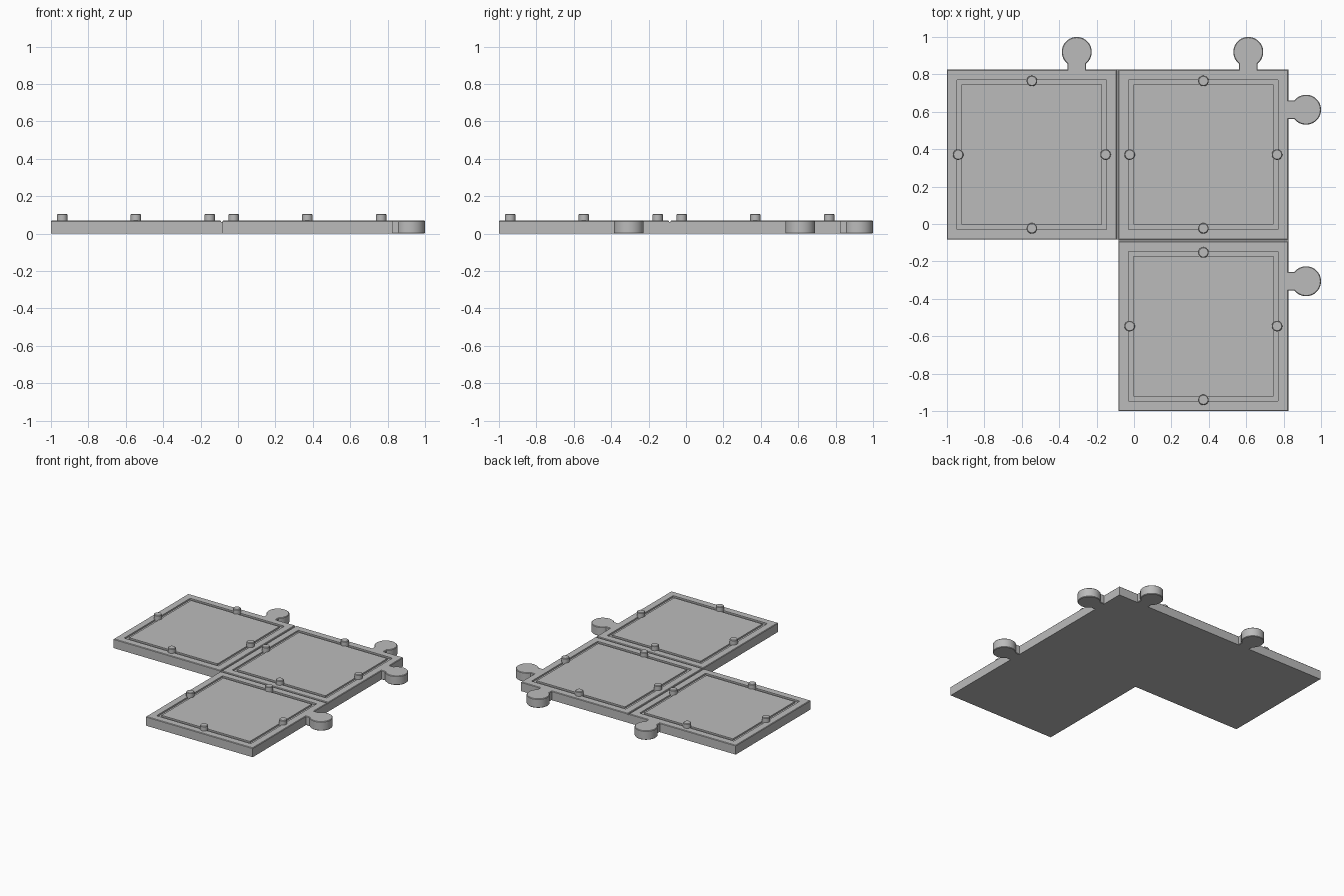
import bpy, bmesh, math

cube = bpy.data.objects.get("Cube")
if cube:
    bpy.data.objects.remove(cube, do_unlink=True)

HALF = 0.454      # half width of a tile
NEAR, FAR = 0.371, -0.546   # tile centre coordinates
TOP = 0.07
CHAMFER = 0.004

grey = bpy.data.materials.new("plain grey")
grey.use_nodes = True
colour = (0.5, 0.5, 0.5, 1)
grey.diffuse_color = colour
grey.node_tree.nodes["Principled BSDF"].inputs["Base Color"].default_value = colour


def loft(name, rings, location, turn=0, smooth=False):
    """Skin a stack of (outline, height) rings and cap both ends."""
    bm = bmesh.new()
    loops = [[bm.verts.new((x, y, z)) for x, y in outline] for outline, z in rings]
    for low, high in zip(loops, loops[1:]):
        for i in range(len(low)):
            j = (i + 1) % len(low)
            bm.faces.new((low[i], low[j], high[j], high[i]))
    bm.faces.new(loops[0][::-1])
    bm.faces.new(loops[-1])
    bmesh.ops.recalc_face_normals(bm, faces=bm.faces)
    mesh = bpy.data.meshes.new(name)
    bm.to_mesh(mesh)
    bm.free()
    mesh.materials.append(grey)
    obj = bpy.data.objects.new(name, mesh)
    obj.location = (*location, 0)
    obj.rotation_euler.z = turn
    bpy.context.collection.objects.link(obj)
    if smooth:
        bpy.ops.object.select_all(action='DESELECT')
        obj.select_set(True)
        bpy.context.view_layer.objects.active = obj
        bpy.ops.object.shade_smooth_by_angle(angle=math.radians(30))
    return obj


def rectangle(a, b):
    return [(-a, -b), (a, -b), (a, b), (-a, b)]


def circle(r, count=32):
    return [(r * math.cos(t * math.tau / count), r * math.sin(t * math.tau / count))
            for t in range(count)]


def keyhole(inset):
    """Rounded tab on a short neck, pointing along +y."""
    r, w, centre, steps = 0.08 - inset, 0.05 - inset, 0.095, 40
    start = -math.pi / 2 + math.asin(w / r)
    sweep = math.tau - 2 * math.asin(w / r)
    arc = [(r * math.cos(start + sweep * i / steps),
            centre + r * math.sin(start + sweep * i / steps)) for i in range(steps + 1)]
    return [(-w, -CHAMFER), (w, -CHAMFER)] + arc


def tile(label, cx, cy):
    # Chamfered slab with a square groove in its top
    steps = [(HALF, 0), (HALF, TOP - CHAMFER), (HALF - CHAMFER, TOP), (0.4, TOP),
             (0.4, 0.058), (0.375, 0.058), (0.375, TOP)]
    loft(label + "_tile", [(rectangle(h, h), z) for h, z in steps], (cx, cy))
    # Four round pegs, one in the middle of each side
    for i in range(4):
        a = i * math.pi / 2
        spot = (cx + 0.394 * math.cos(a), cy + 0.394 * math.sin(a))
        loft(f"{label}_peg_{i + 1}",
             [(circle(0.028), 0.05), (circle(0.028), 0.101), (circle(0.024), 0.105)],
             spot, smooth=True)


def tab(label, x, y, turn):
    c = CHAMFER
    loft(label, [(keyhole(c), 0), (keyhole(0), c), (keyhole(0), TOP - c), (keyhole(c), TOP)],
         (x, y), turn, smooth=True)


# Three tiles in an L
tile("corner", NEAR, NEAR)
tile("side", FAR, NEAR)
tile("front", NEAR, FAR)

# Interlocking tabs along the back and left edges
for label, centre in (("near", NEAR), ("far", FAR)):
    tab(label + "_back_tab", centre + 0.24, NEAR + HALF, 0)
    tab(label + "_left_tab", NEAR + HALF, centre + 0.24, -math.pi / 2)

# Strips that close the seams just below the tile tops
seam = (NEAR + FAR) / 2
gap = (NEAR - FAR) / 2 - HALF
for label, shape, spot in (("side_seam", rectangle(gap, HALF), (seam, NEAR)),
                           ("front_seam", rectangle(HALF, gap), (NEAR, seam))):
    loft(label, [(shape, 0), (shape, 0.062)], spot)
